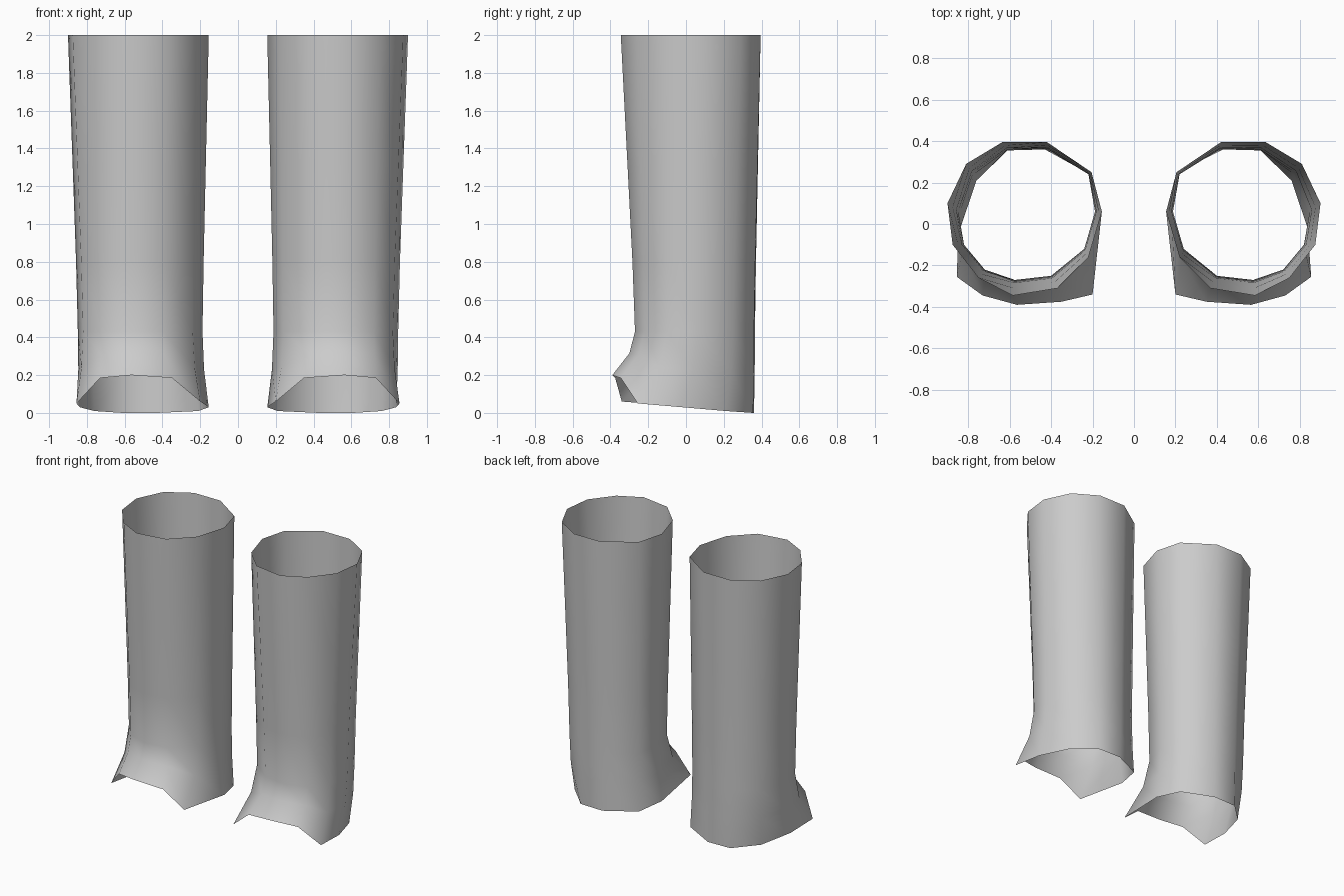
import bpy
from mathutils import Vector

if "Cube" in bpy.data.objects:
    bpy.data.objects.remove(bpy.data.objects["Cube"])

# 11-sided outlines of one trouser-leg tube, starting at the inner front corner
top = [(.22, -.16), (.155, .06), (.205, .25), (.42, .395), (.635, .395), (.81, .29),
       (.90, .10), (.875, -.10), (.75, -.26), (.585, -.345), (.37, -.31)]
ankle = [(.24, -.12), (.188, .06), (.22, .24), (.42, .365), (.61, .36), (.775, .25),
         (.848, .06), (.82, -.10), (.72, -.22), (.575, -.27), (.40, -.25)]
hem = [(.20, -.34, .06), (.155, .06, .03), (.21, .25, .01), (.43, .36, 0), (.61, .355, 0),
       (.76, .21, .01), (.838, -.02, .03), (.855, -.255, .05), (.73, -.345, .185),
       (.565, -.39, .20), (.35, -.375, .185)]

top = [Vector((x, y, 2)) for x, y in top]
ankle = [Vector((x, y, .43)) for x, y in ankle]
hem = [Vector(p) for p in hem]


def blend(a, b, t_xy, t_z):
    """Ring between two outlines, with separate mix for plan and height."""
    return [Vector((p.x + (q.x - p.x) * t_xy, p.y + (q.y - p.y) * t_xy,
                    p.z + (q.z - p.z) * t_z)) for p, q in zip(a, b)]


# Shaft rings, ankle, flared instep, and the open hem
rings = [top,
         blend(top, ankle, .04, .04),
         blend(top, ankle, .48, .446),
         blend(top, ankle, .82, .765),
         ankle,
         blend(ankle, hem, .25, .5),
         hem]

n = len(top)
verts = [v for ring in rings for v in ring]
faces = [(r * n + i, r * n + (i + 1) % n, (r + 1) * n + (i + 1) % n, (r + 1) * n + i)
         for r in range(len(rings) - 1) for i in range(n)]


def make_leg(name, side):
    mesh = bpy.data.meshes.new(name)
    pts = [(v.x * side, v.y, v.z) for v in verts]
    # reverse winding on the mirrored side so normals point outward
    mesh.from_pydata(pts, [], [f if side < 0 else f[::-1] for f in faces])
    mesh.shade_smooth()
    mesh.update()
    # outline runs clockwise from above: flip if the first face points inward
    c = Vector((side * .53, .03, 0))
    f = mesh.polygons[0]
    if f.normal.dot(Vector((f.center.x, f.center.y, 0)) - c) < 0:
        mesh.flip_normals()
    bpy.context.collection.objects.link(bpy.data.objects.new(name, mesh))


make_leg("left_leg_tube", 1)
make_leg("right_leg_tube", -1)
